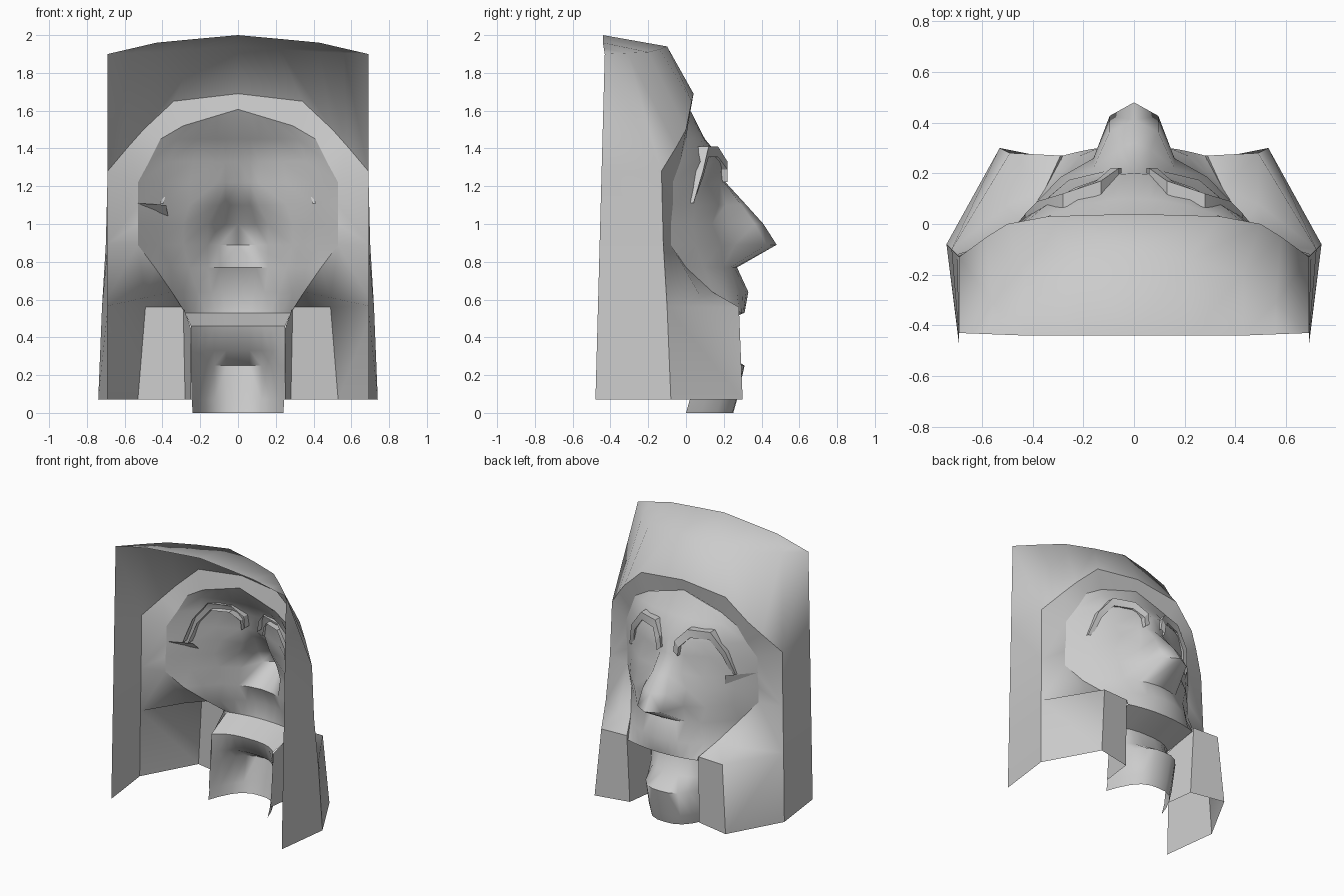
import bpy, bmesh
from mathutils import Vector

cube = bpy.data.objects.get("Cube")
if cube:
    bpy.data.objects.remove(cube, do_unlink=True)

stone = bpy.data.materials.new("grey_stone")
stone.use_nodes = True
stone.diffuse_color = (0.6, 0.6, 0.6, 1)
stone.node_tree.nodes["Principled BSDF"].inputs["Base Color"].default_value = (0.6, 0.6, 0.6, 1)

CORE = Vector((0, -0.3, 0.9))


def build(name, faces, mirrored=True, angle=0.6):
    """Make an outward-facing shell from lists of corner points."""
    bm = bmesh.new()
    for corners in faces:
        distinct = dict.fromkeys(tuple(corner) for corner in corners)
        bm.faces.new([bm.verts.new(corner) for corner in distinct])
    bmesh.ops.remove_doubles(bm, verts=bm.verts, dist=0.0005)
    bmesh.ops.recalc_face_normals(bm, faces=bm.faces)
    outward = sum(f.normal.dot(f.calc_center_median() - CORE) * f.calc_area() for f in bm.faces)
    if outward < 0:
        bmesh.ops.reverse_faces(bm, faces=bm.faces)
    mesh = bpy.data.meshes.new(name)
    bm.to_mesh(mesh)
    bm.free()
    mesh.materials.append(stone)
    obj = bpy.data.objects.new(name, mesh)
    bpy.context.collection.objects.link(obj)
    bpy.ops.object.select_all(action="DESELECT")
    obj.select_set(True)
    bpy.context.view_layer.objects.active = obj
    bpy.ops.object.shade_smooth_by_angle(angle=angle)
    if mirrored:
        obj.modifiers.new("Mirror", "MIRROR")
    return obj


def loft(rows):
    """Faces between neighbouring rows of points."""
    faces = []
    for upper, lower in zip(rows, rows[1:]):
        for i in range(len(upper) - 1):
            if upper[i] != lower[i] or upper[i + 1] != lower[i + 1]:
                faces.append((upper[i], upper[i + 1], lower[i + 1], lower[i]))
    return faces


# Face: height, half width, rim depth, centre depth, nose height, eye bulge
face_levels = [
    (1.52, 0.29, 0.01, 0.02, 0, 0),
    (1.45, 0.41, 0, 0.1, 0, 0),
    (1.33, 0.47, -0.03, 0.2, 0, 0),
    (1.22, 0.53, -0.07, 0.19, 0.02, -0.02),
    (1.1, 0.53, -0.07, 0.21, 0.11, 0.03),
    (1.0, 0.53, -0.08, 0.23, 0.18, 0),
    (0.89, 0.53, -0.08, 0.27, 0.21, 0.02),
    (0.77, 0.44, 0, 0.27, 0, 0.02),
    (0.64, 0.35, 0.14, 0.33, 0, 0.01),
    (0.53, 0.28, 0.27, 0.31, 0, 0),
]


def face_row(level):
    z, width, rim, centre, nose, eye = level
    base = min(0.11 if z > 1.05 else 0.16, width * 0.4)
    xs = [0, base * 0.6, base] + [base + (width - base) * t for t in (0.35, 0.7, 1)]
    extra = (nose, nose * 0.8, nose * 0.1, eye, 0, 0)
    row = []
    for x, bump in zip(xs, extra):
        y = rim + (centre - rim) * (1 - (x / width) ** 2) + bump
        lift = 0.3 * (width - x) if level is face_levels[0] else 0
        row.append((x, y, z + lift))
    return row


face_rows = [face_row(level) for level in face_levels]
build("face", loft(face_rows), angle=0.75)

# Headband around the face, running down behind and into the lappets
rim = [face_rows[0][0]] + [row[-1] for row in face_rows]
temple, ear, lobe, cheek, jaw, chin_side = rim[4], rim[5], rim[7], rim[8], rim[9], rim[10]
crown_edge = [(0, 0.04, 1.69), (0.34, 0.03, 1.65), (0.5, 0, 1.5), (0.58, -0.05, 1.41),
              (0.69, -0.13, 1.28)]
crease = [crown_edge[-1], (0.7, -0.12, 0.89), (0.72, -0.1, 0.56), (0.74, -0.08, 0.07)]
ledge_back = (0.49, 0.08, 0.61)
outer_top, outer_foot = (0.49, 0.28, 0.56), (0.53, 0.3, 0.07)
inner_top, inner_foot = (0.29, 0.27, 0.56), (0.28, 0.25, 0.07)
build("headband", loft([crown_edge, rim[:5]]) + [
    (temple, crease[0], crease[1], ear),
    (ear, crease[1], lobe, rim[6]),
    (lobe, crease[1], crease[2], ledge_back),
    (lobe, ledge_back, cheek),
    (cheek, ledge_back, jaw),
    (jaw, ledge_back, outer_top, inner_top),
    (jaw, inner_top, chin_side),
    (ledge_back, crease[2], outer_top),
    (crease[2], crease[3], outer_foot, outer_top),
], angle=1.2)

# Front and inner faces of the lappets
build("lappet", [
    (outer_top, outer_foot, inner_foot, inner_top),
    (inner_top, inner_foot, (0.25, 0.02, 0.07), (0.25, 0.05, 0.45)),
])

# Headdress crown and side panels, open at the back
back_edge = [(0, -0.44, 2.0), (0.22, -0.44, 1.98), (0.43, -0.44, 1.96),
             (0.56, -0.435, 1.93), (0.69, -0.43, 1.9)]
top_ridge = [(0, -0.1, 1.94), (0.22, -0.14, 1.925), (0.43, -0.2, 1.91),
             (0.56, -0.31, 1.905), back_edge[-1]]
back_side = [back_edge[-1]] + [(0.69, -0.43 - 0.027 * (1.9 - p[2]), p[2]) for p in crease]
build("headdress", loft([back_edge, top_ridge, crown_edge])
      + loft([back_side, [back_edge[-1]] + crease]), angle=1.5)

# Throat and beard: back under the chin, out to a lip, then tapering down
throat = [face_rows[-1]]
for z, centre, side, width in ((0.46, 0.13, 0.05, 0.25), (0.33, 0.18, 0.05, 0.25),
                               (0.25, 0.31, 0.04, 0.25), (0.07, 0.27, 0.02, 0.245),
                               (0, 0.25, 0, 0.24)):
    throat.append([(width * t, centre + (side - centre) * t ** 3, z)
                   for t in (0, 0.25, 0.5, 0.7, 0.88, 1)])
build("throat", loft(throat), angle=0.9)

# Raised eyebrows
brow = [(0.05, 0.2, 1.25), (0.06, 0.2, 1.33), (0.13, 0.15, 1.41),
        (0.28, 0.1, 1.41), (0.38, 0.07, 1.28), (0.43, 0.02, 1.11)]
eye_centre = Vector((0.24, 0.15, 1.1))


def brow_line(inset, depth):
    line = []
    for point in brow:
        p = Vector(point).lerp(eye_centre, inset)
        line.append((p.x, point[1] + depth, p.z))
    return line


build("eyebrow", loft([brow_line(0, -0.05), brow_line(0, 0.02),
                       brow_line(0.18, 0.02), brow_line(0.18, -0.04)]), angle=0.4)

# Pointed eye corner
build("eye_corner", [((-0.53, -0.07, 1.11), (-0.38, 0.09, 1.11), (-0.37, 0.08, 1.04)),
                     ((-0.53, -0.07, 1.11), (-0.38, 0.02, 1.1), (-0.37, 0.08, 1.04))],
      mirrored=False)
